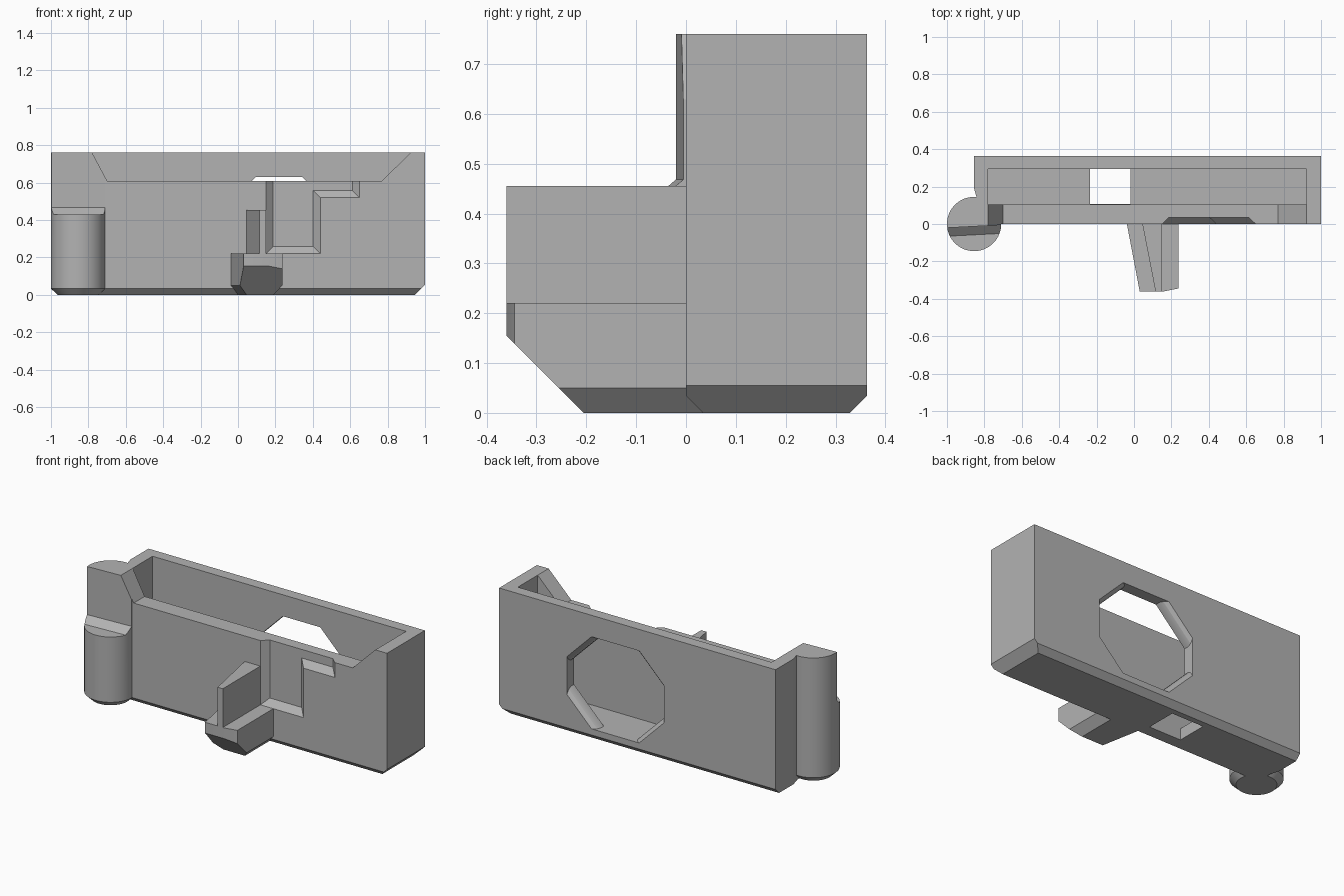
import bpy, bmesh
from math import cos, sin, tau

if "Cube" in bpy.data.objects:
    bpy.data.objects.remove(bpy.data.objects["Cube"], do_unlink=True)

grey = bpy.data.materials.new("plain grey")
grey.use_nodes = True
color = (0.45, 0.45, 0.45, 1)
grey.diffuse_color = color
grey.node_tree.nodes["Principled BSDF"].inputs["Base Color"].default_value = color


def loft(name, rings):
    """Closed solid through rings of equal length."""
    bm = bmesh.new()
    loops = [[bm.verts.new(p) for p in ring] for ring in rings]
    for a, b in zip(loops, loops[1:]):
        for i in range(len(a)):
            j = (i + 1) % len(a)
            bm.faces.new((a[i], a[j], b[j], b[i]))
    bm.faces.new(loops[0])
    bm.faces.new(loops[-1])
    bmesh.ops.recalc_face_normals(bm, faces=bm.faces)
    mesh = bpy.data.meshes.new(name)
    bm.to_mesh(mesh)
    bm.free()
    mesh.materials.append(grey)
    ob = bpy.data.objects.new(name, mesh)
    bpy.context.collection.objects.link(ob)
    return ob


def prism(name, outline, axis, lo, hi):
    """Extrude a 2D outline along an axis from lo to hi."""
    place = {"x": lambda a, b, t: (t, a, b),
             "y": lambda a, b, t: (a, t, b),
             "z": lambda a, b, t: (a, b, t)}[axis]
    return loft(name, [[place(a, b, t) for a, b in outline] for t in (lo, hi)])


def rect(a0, b0, a1, b1):
    return [(a0, b0), (a1, b0), (a1, b1), (a0, b1)]


def combine(target, tool, operation="DIFFERENCE"):
    mod = target.modifiers.new("combine", "BOOLEAN")
    mod.operation, mod.solver, mod.object = operation, "EXACT", tool
    bpy.context.view_layer.objects.active = target
    bpy.ops.object.modifier_apply(modifier=mod.name)
    bpy.data.objects.remove(tool, do_unlink=True)


# Housing block with chamfered lower edges
LEFT, BACK, TOP, C = -0.855, 0.363, 0.76, 0.034
housing = prism("housing", [(C, 0), (BACK - C, 0), (BACK, C), (BACK, TOP), (0, TOP), (0, C)],
                "x", LEFT, 1)
combine(housing, prism("end_chamfer", [(0.944, -0.001), (1.1, -0.1), (1.1, 0.155), (1, 0.055)],
                       "y", -1, 1))
combine(housing, prism("end_notch", [(-0.95, 0.19), (LEFT, 0.19), (-0.838, 0.13), (-0.838, 0.05),
                                     (-0.95, 0.05)], "z", -1, 1))

# Hinge post, cut back on its upper front
post = loft("post", [[(LEFT + r * cos(tau * i / 64), r * sin(tau * i / 64), z)
                      for i in range(64)]
                     for r, z in ((0.11, 0), (0.145, C), (0.145, TOP))])
step = [(-0.4, 0.43), (-0.058, 0.43), (-0.013, 0.468), (-0.013, 1), (-0.4, 1)]
combine(post, loft("post_step", [[(x, y + 0.052 * (x - LEFT), z) for y, z in step]
                                 for x in (-1.1, -0.68)]))
combine(housing, post, "UNION")

# Inner cavity, lowered front wall and slot through the floor
combine(housing, prism("cavity", rect(-0.78, 0.105, 0.922, 0.295), "z", 0.07, 1))
combine(housing, prism("front_opening", [(-0.70, 0.61), (0.77, 0.61), (0.922, TOP), (0.922, 1),
                                         (-0.78, 1), (-0.78, TOP)], "y", -0.5, 0.106))
combine(housing, prism("floor_slot", rect(-0.235, 0.106, -0.02, 0.294), "z", -0.5, 0.2))


# Eight-sided window in the back wall, rounded at its diagonals
def octagon(y, cut):
    x0, x1, z0, z1 = -0.105, 0.545, 0.071, 0.63
    return [(x, y, z) for x, z in (
        (x0 + cut, z0), (x1 - cut, z0), (x1, z0 + cut), (x1, z1 - cut),
        (x1 - cut, z1), (x0 + cut, z1), (x0, z1 - cut), (x0, z0 + cut))]


combine(housing, loft("window", [octagon(0.2, 0.20), octagon(0.325, 0.20), octagon(0.345, 0.19),
                                 octagon(BACK, 0.165), octagon(0.5, 0.165)]))

# Stepped recess with sloping sides on the front
outer = [(0.15, 0.22), (0.44, 0.22), (0.44, 0.52), (0.65, 0.52), (0.65, 0.65), (0.15, 0.65)]
inner = [(0.188, 0.258), (0.402, 0.258), (0.402, 0.558), (0.612, 0.558), (0.612, 0.65), (0.188, 0.65)]
combine(housing, loft("recess", [[(x, -0.01, z) for x, z in outer],
                                 [(x, 0, z) for x, z in outer],
                                 [(x, 0.036, z) for x, z in inner]]))

# Projecting lug, tapered in plan and chamfered underneath
TIP, ROOT = -0.36, 0.05


def lug_ring(y):
    left = -0.038 - 0.19 * y
    return [(x, y, z) for x, z in ((left, 0.22), (0.237, 0.22), (0.237, 0.05), (0.19, 0),
                                   (left + 0.045, 0), (left, 0.05))]


lug = loft("lug", [lug_ring(ROOT), lug_ring(TIP)])
combine(lug, prism("lug_slope", [(-0.45, 0.245), (-0.205, 0), (-0.205, -0.1), (-0.45, -0.1)],
                   "x", -1, 1))
combine(lug, prism("lug_corner", [(0.16, TIP), (0.3, -0.332), (0.3, -0.5), (0.16, -0.5)],
                   "z", -1, 1))

# Upright rib on the lug
rib = prism("rib", [(0.035, ROOT), (0.15, ROOT), (0.15, TIP), (0.115, TIP)], "z", 0.18, 0.455)

# Smooth only the round surfaces
for ob in (housing, lug, rib):
    bpy.ops.object.select_all(action="DESELECT")
    ob.select_set(True)
    bpy.context.view_layer.objects.active = ob
    bpy.ops.object.shade_smooth_by_angle(angle=0.4)
